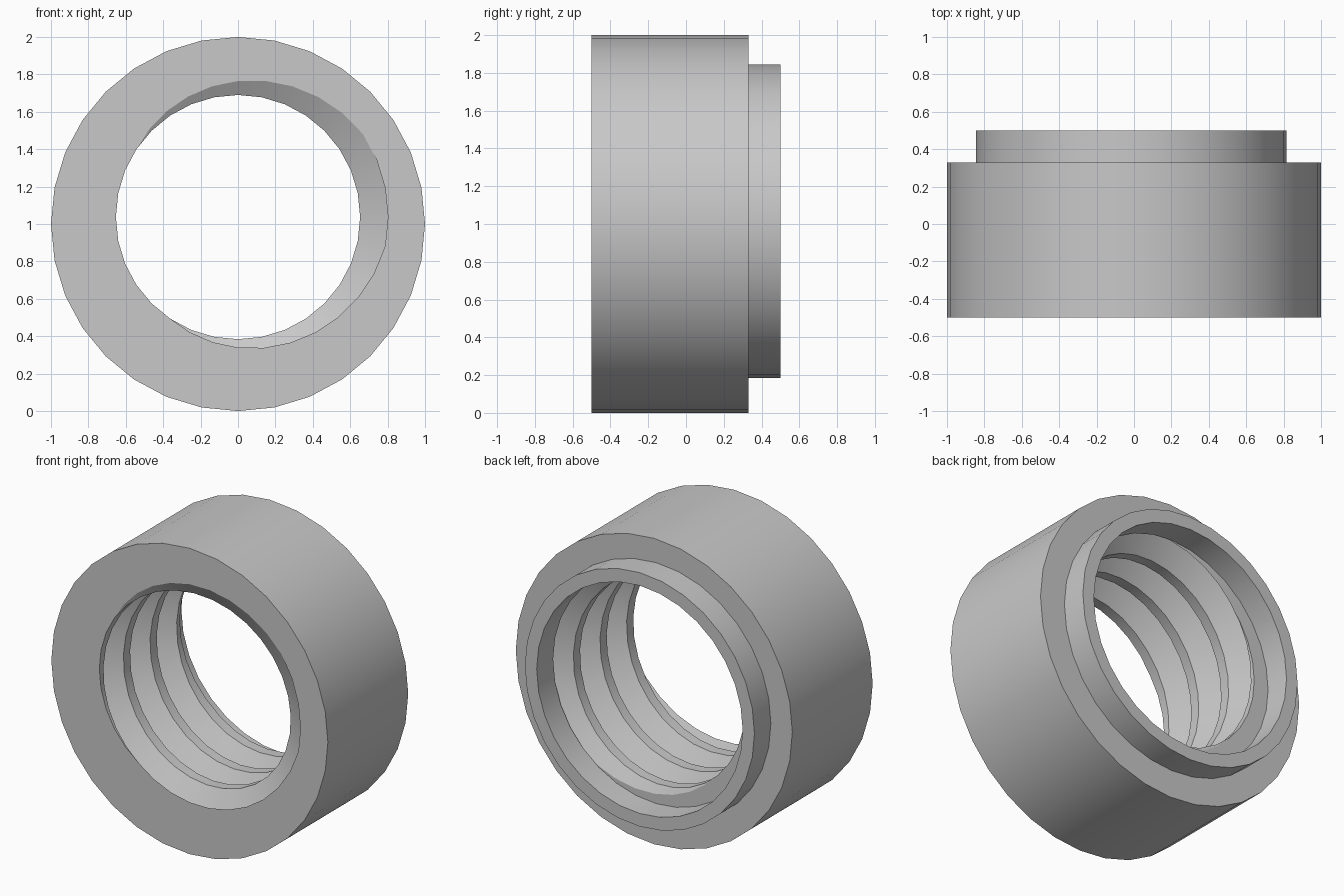
import bpy, bmesh, math
from mathutils import Vector

if "Cube" in bpy.data.objects:
    bpy.data.objects.remove(bpy.data.objects["Cube"])

SEG = 32
FRONT, SHOULDER, BACK = -0.5, 0.33, 0.5
PITCH, R_MINOR, R_MAJOR = 0.275, 0.653, 0.802

steel = bpy.data.materials.new("light_grey")
steel.diffuse_color = (0.58, 0.58, 0.58, 1)
steel.use_nodes = True
steel.node_tree.nodes["Principled BSDF"].inputs["Base Color"].default_value = steel.diffuse_color


def ring(bm, r, y, cx=0.0, cz=1.0):
    """Circle of vertices around the y axis."""
    return [bm.verts.new((cx + r * math.cos(math.tau * i / SEG), y,
                          cz + r * math.sin(math.tau * i / SEG))) for i in range(SEG)]


def bridge(bm, a, b):
    for i in range(SEG):
        j = (i + 1) % SEG
        bm.faces.new((a[i], a[j], b[j], b[i]))


def finish(bm, name):
    bmesh.ops.recalc_face_normals(bm, faces=bm.faces[:])
    me = bpy.data.meshes.new(name)
    bm.to_mesh(me)
    bm.free()
    me.materials.append(steel)
    ob = bpy.data.objects.new(name, me)
    bpy.context.collection.objects.link(ob)
    bpy.ops.object.select_all(action='DESELECT')
    ob.select_set(True)
    bpy.context.view_layer.objects.active = ob
    bpy.ops.object.shade_smooth_by_angle(angle=math.radians(30))


# Threaded body: sweep the crest/root thread profile along a right-hand helix
bm = bmesh.new()
profile = [(-1 / 8, R_MINOR), (1 / 8, R_MINOR), (7 / 16, R_MAJOR), (9 / 16, R_MAJOR)]
stations = []
for i in range(SEG + 1):
    a = math.radians(191.25) - math.tau * i / SEG
    stations.append([bm.verts.new((r * math.cos(a),
                                   FRONT + PITCH * (i / SEG + k + off),
                                   1.037 + r * math.sin(a)))
                     for k in range(-3, 6) for off, r in profile])
for a, b in zip(stations, stations[1:]):
    for j in range(len(a) - 1):
        bm.faces.new((a[j], a[j + 1], b[j + 1], b[j]))
bmesh.ops.remove_doubles(bm, verts=bm.verts[:], dist=1e-5)

# Trim the thread flush with both end faces
for y, sign in ((FRONT, -1), (SHOULDER, 1)):
    bmesh.ops.bisect_plane(bm, geom=bm.verts[:] + bm.edges[:] + bm.faces[:],
                           plane_co=(0, y, 0), plane_no=(0, sign, 0), clear_outer=True)
bmesh.ops.remove_doubles(bm, verts=bm.verts[:], dist=1e-4)

# Outer wall and the two end faces around the thread mouths
bridge(bm, ring(bm, 1.0, FRONT), ring(bm, 1.0, SHOULDER))
for y, sign in ((FRONT, -1), (SHOULDER, 1)):
    rim = [e for e in bm.edges if e.is_boundary
           and all(abs(v.co.y - y) < 1e-3 for v in e.verts)]
    bmesh.ops.triangle_fill(bm, edges=rim, use_beauty=True, normal=Vector((0, sign, 0)))
finish(bm, "threaded_body")

# Rear collar with a plain bore, slightly off centre
bm = bmesh.new()
loops = [ring(bm, r, y, -0.015, 1.015) for r, y in
         ((0.83, SHOULDER), (0.83, BACK), (0.745, BACK), (0.745, SHOULDER))]
for n in range(4):
    bridge(bm, loops[n], loops[(n + 1) % 4])
finish(bm, "rear_collar")
